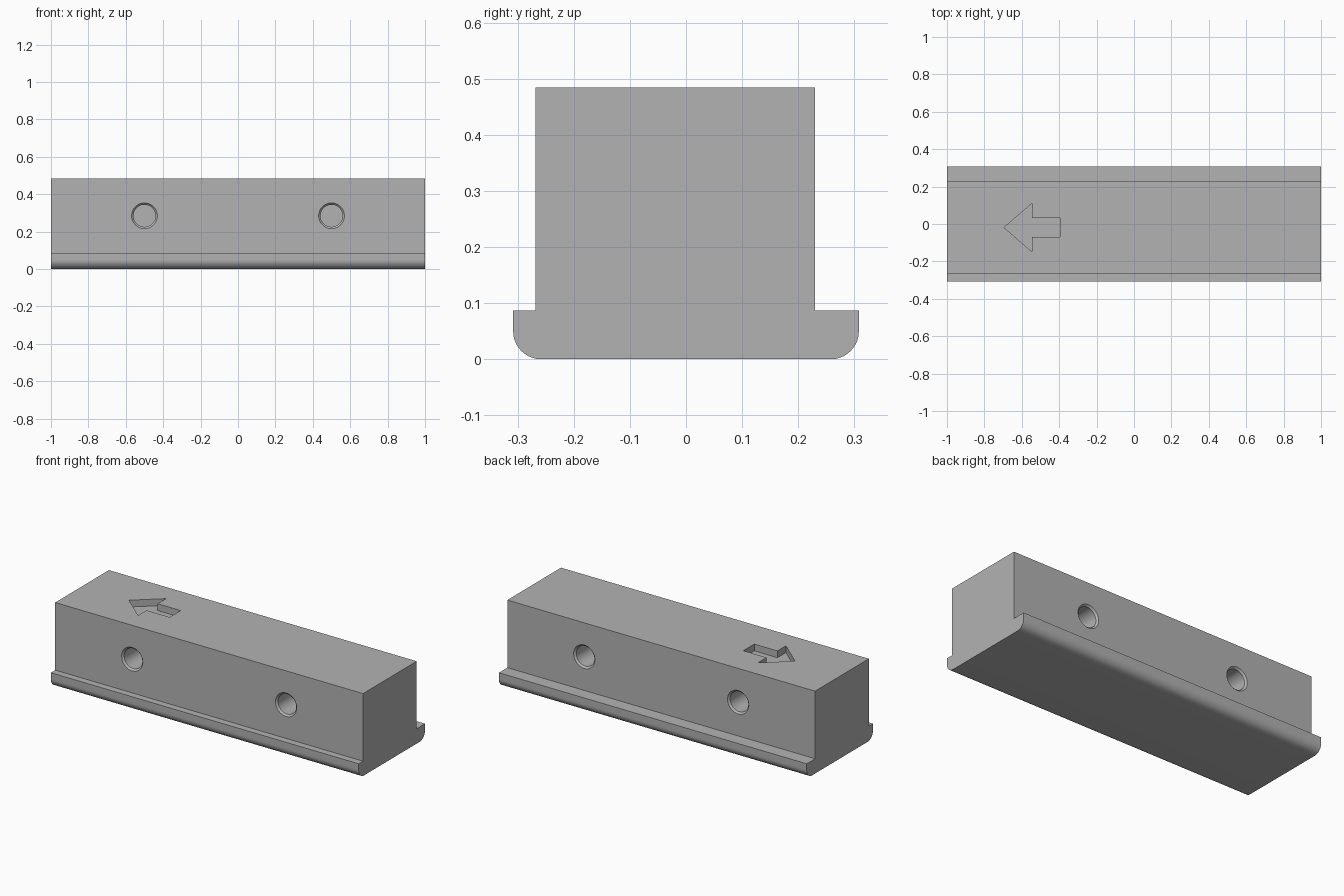
import bpy, bmesh, math
from mathutils import Matrix

cube = bpy.data.objects.get("Cube")
if cube:
    bpy.data.objects.remove(cube, do_unlink=True)

FRONT, BACK, TOP = -0.268, 0.23, 0.484   # upright block limits
FLANGE_Y, FLANGE_TOP, ROUND = 0.308, 0.087, 0.05
MID_Y = (FRONT + BACK) / 2

grey = bpy.data.materials.new("plain_grey")
grey.use_nodes = True
colour = (0.45, 0.45, 0.45, 1)
grey.diffuse_color = colour
grey.node_tree.nodes["Principled BSDF"].inputs["Base Color"].default_value = colour


def prism(name, points, direction):
    """Extrude a closed outline of 3D points along a direction."""
    bm = bmesh.new()
    face = bm.faces.new([bm.verts.new(p) for p in points])
    cap = bmesh.ops.extrude_face_region(bm, geom=[face])["geom"]
    bmesh.ops.translate(bm, vec=direction,
                        verts=[v for v in cap if isinstance(v, bmesh.types.BMVert)])
    return finish(name, bm)


def finish(name, bm):
    bmesh.ops.recalc_face_normals(bm, faces=bm.faces)
    mesh = bpy.data.meshes.new(name)
    bm.to_mesh(mesh)
    bm.free()
    mesh.materials.append(grey)
    obj = bpy.data.objects.new(name, mesh)
    bpy.context.collection.objects.link(obj)
    return obj


def hole_cutter(name, x, wall_y, inward):
    """Blind bore with a chamfered mouth, turned around the y axis."""
    bore, mouth, chamfer, depth, out = 0.059, 0.069, 0.01, 0.19, 0.02
    profile = [(0, -out), (mouth, -out), (mouth, 0),
               (bore, chamfer), (bore, depth), (0, depth)]
    bm = bmesh.new()
    verts = [bm.verts.new((r, inward * d, 0)) for r, d in profile]
    edges = [bm.edges.new(pair) for pair in zip(verts, verts[1:])]
    bmesh.ops.spin(bm, geom=verts + edges, cent=(0, 0, 0), axis=(0, 1, 0),
                   angle=math.tau, steps=48)
    bmesh.ops.remove_doubles(bm, verts=bm.verts, dist=0.0005)
    bmesh.ops.transform(bm, matrix=Matrix.Translation((x, wall_y, 0.285)), verts=bm.verts)
    return finish(name, bm)


# Rail body: upright block over a flange with rounded lower edges
corner = [(FLANGE_Y - ROUND + ROUND * math.cos(a), ROUND + ROUND * math.sin(a))
          for a in (math.radians(-90 + 90 * i / 16) for i in range(17))]
outline = corner + [(FLANGE_Y, FLANGE_TOP), (BACK, FLANGE_TOP), (BACK, TOP),
                    (FRONT, TOP), (FRONT, FLANGE_TOP), (-FLANGE_Y, FLANGE_TOP)]
outline += [(-y, z) for y, z in reversed(corner)]
body = prism("rail_block", [(-1, y, z) for y, z in outline], (2, 0, 0))

# Cutters: direction arrow in the top, two bores in each long side
half_arrow = [(-0.395, 0.051), (-0.545, 0.051), (-0.545, 0.13)]
arrow = half_arrow + [(-0.695, 0)] + [(x, -y) for x, y in reversed(half_arrow)]
cutters = [prism("arrow_cutter", [(x, MID_Y + y, TOP - 0.04) for x, y in arrow],
                 (0, 0, 0.1))]
for x in (-0.5, 0.5):
    cutters.append(hole_cutter("front_hole_cutter", x, FRONT, 1))
    cutters.append(hole_cutter("back_hole_cutter", x, BACK, -1))

bpy.context.view_layer.objects.active = body
body.select_set(True)
for cutter in cutters:
    mod = body.modifiers.new(cutter.name, "BOOLEAN")
    mod.operation = "DIFFERENCE"
    mod.solver = "EXACT"
    mod.object = cutter
    bpy.ops.object.modifier_apply(modifier=mod.name)
    bpy.data.objects.remove(cutter, do_unlink=True)

bpy.ops.object.shade_smooth_by_angle(angle=math.radians(30))
